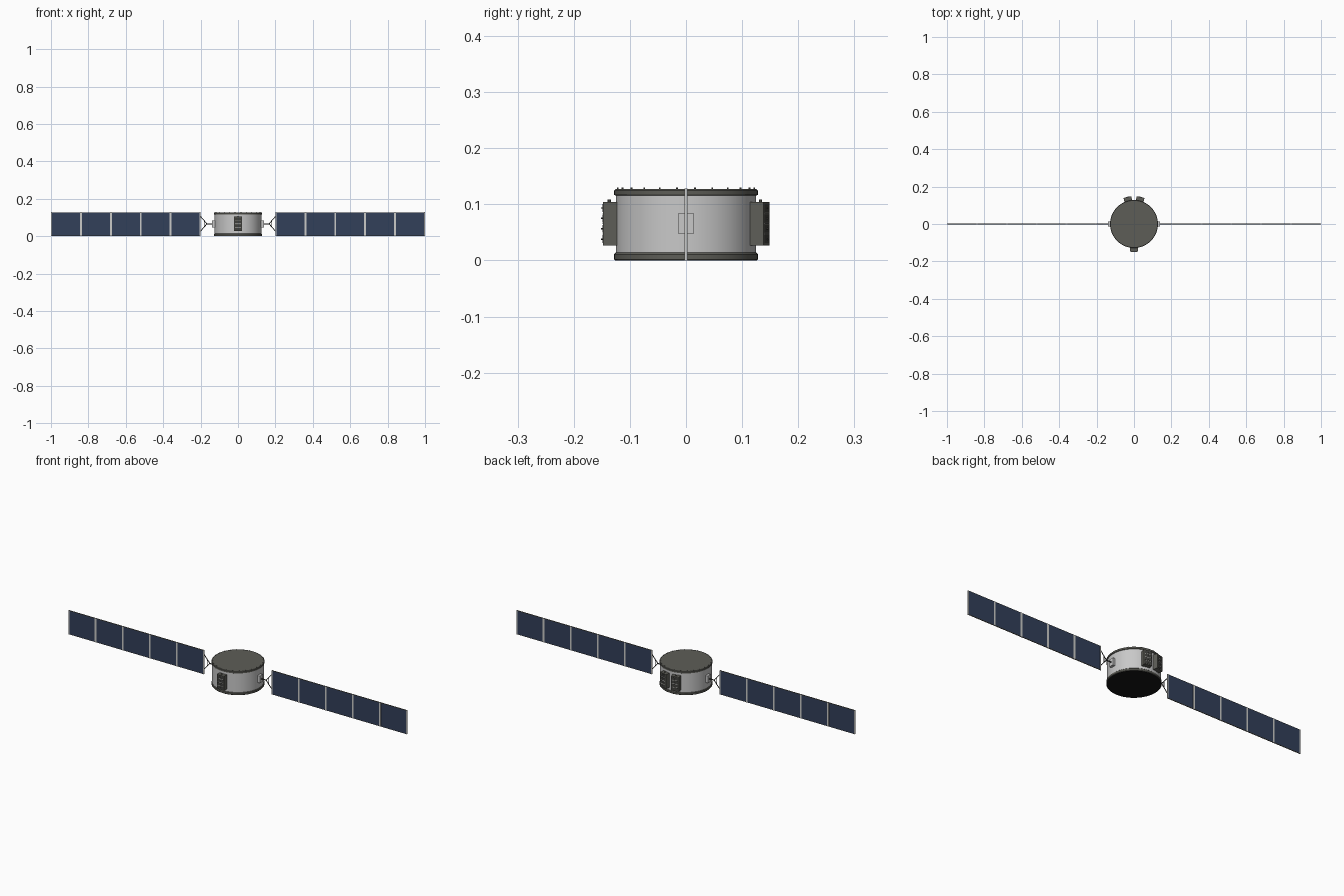
import bpy
import bmesh
from math import radians, sin, cos, pi
from mathutils import Matrix, Vector

if "Cube" in bpy.data.objects:
    bpy.data.objects.remove(bpy.data.objects["Cube"], do_unlink=True)


def material(name, rgb):
    m = bpy.data.materials.new(name)
    m.use_nodes = True
    m.diffuse_color = (*rgb, 1)
    m.node_tree.nodes["Principled BSDF"].inputs["Base Color"].default_value = (*rgb, 1)
    return m


SILVER = material("silver grey", (0.58, 0.58, 0.58))
OLIVE = material("dark olive grey", (0.11, 0.11, 0.095))
BLUE = material("solar blue", (0.032, 0.05, 0.1))
FRAME = material("frame grey", (0.6, 0.6, 0.58))
DARK = material("charcoal", (0.05, 0.05, 0.046))
BLACK = material("underside black", (0.008, 0.008, 0.008))


def finish(name, bm, mat, matrix=None, smooth=False):
    if matrix:
        bm.transform(matrix)
    bmesh.ops.recalc_face_normals(bm, faces=bm.faces)
    mesh = bpy.data.meshes.new(name)
    bm.to_mesh(mesh)
    bm.free()
    mesh.materials.append(mat)
    ob = bpy.data.objects.new(name, mesh)
    bpy.context.collection.objects.link(ob)
    if smooth:
        bpy.ops.object.select_all(action="DESELECT")
        ob.select_set(True)
        bpy.context.view_layer.objects.active = ob
        bpy.ops.object.shade_smooth_by_angle(angle=radians(35))
    return ob


def add_box(bm, lo, hi):
    lo, hi = Vector(lo), Vector(hi)
    mat = Matrix.Translation((lo + hi) / 2) @ Matrix.Diagonal((*(hi - lo), 1))
    bmesh.ops.create_cube(bm, size=1, matrix=mat)


def boxes(name, mat, spans, matrix=None):
    bm = bmesh.new()
    for lo, hi in spans:
        add_box(bm, lo, hi)
    return finish(name, bm, mat, matrix)


def add_rod(bm, a, b, r, sides=8):
    a, b = Vector(a), Vector(b)
    rot = (b - a).to_track_quat("Z", "Y").to_matrix().to_4x4()
    bmesh.ops.create_cone(bm, cap_ends=True, segments=sides, radius1=r, radius2=r,
                          depth=(b - a).length, matrix=Matrix.Translation((a + b) / 2) @ rot)


def lathe(name, mat, profile, steps=64):
    bm = bmesh.new()
    verts = [bm.verts.new((r, 0, z)) for r, z in profile]
    edges = [bm.edges.new(p) for p in zip(verts, verts[1:])]
    bmesh.ops.spin(bm, geom=verts + edges, cent=(0, 0, 0), axis=(0, 0, 1),
                   angle=2 * pi, steps=steps)
    bmesh.ops.remove_doubles(bm, verts=bm.verts, dist=1e-5)
    return finish(name, bm, mat, smooth=True)


# Drum body with its end caps, stepped rims and black underside
lathe("drum_wall", SILVER, [(0.125, 0.01), (0.125, 0.118)])
lathe("top_cap", OLIVE, [(0.124, 0.115), (0.128, 0.117), (0.128, 0.125),
                         (0.126, 0.127), (0, 0.127)])
lathe("bottom_rim", OLIVE, [(0.124, 0.015), (0.126, 0.013), (0.128, 0.011), (0.128, 0.002),
                            (0.126, 0)])
lathe("underside", BLACK, [(0.126, 0), (0, 0)])

# Bolts around the top rim
bm = bmesh.new()
for i in range(24):
    a = 2 * pi * (i + 0.5) / 24
    x, y = 0.1225 * cos(a), 0.1225 * sin(a)
    add_rod(bm, (x, y, 0.125), (x, y, 0.130), 0.0016)
finish("rim_bolts", bm, OLIVE)


# Equipment boxes: one at the front, a splayed pair at the back
def equipment(name, turn):
    m = Matrix.Rotation(radians(turn), 4, "Z")
    boxes(name + "_case", OLIVE, [((-0.021, -0.148, 0.027), (0.021, -0.115, 0.104))], m)
    rows = [0.031 + 0.0185 * i for i in range(4)]
    boxes(name + "_modules", DARK,
          [((-0.017, -0.1485, z), (0.017, -0.147, z + 0.014)) for z in rows], m)
    boxes(name + "_dividers", FRAME,
          [((-0.016, -0.149, z - 0.003), (0.016, -0.147, z - 0.0015)) for z in rows[1:]], m)
    bm = bmesh.new()
    for z in rows:
        add_rod(bm, (0, -0.147, z + 0.007), (0, -0.1515, z + 0.007), 0.0012)
    add_rod(bm, (0, -0.137, 0.103), (0, -0.137, 0.109), 0.003)
    finish(name + "_connectors", bm, OLIVE, m)


equipment("front_box", 0)
equipment("back_left_box", 166)
equipment("back_right_box", 194)

# Solar wings: hub, yoke struts, cell panels and frames on each side
CELL, INNER, TOP = 0.16, 0.2, 0.128
for side, turn in (("left", 0), ("right", pi)):
    m = Matrix.Rotation(turn, 4, "Z")
    boxes(side + "_hub", SILVER, [((0.118, -0.013, 0.047), (0.138, 0.013, 0.085))], m)

    bm = bmesh.new()
    add_rod(bm, (0.136, 0, 0.066), (0.17, 0, 0.066), 0.003)
    for z in (0.026, 0.106):
        add_rod(bm, (0.166, 0, 0.066), (0.201, 0, z), 0.002)
    add_rod(bm, (0.181, 0, 0.05), (0.181, 0, 0.082), 0.0015)
    finish(side + "_yoke", bm, DARK, m)

    starts = [INNER + CELL * i for i in range(5)]
    boxes(side + "_solar_cells", BLUE,
          [((x + 0.003, -0.0018, 0.001), (x + CELL - 0.003, 0.0018, TOP - 0.001))
           for x in starts], m)

    # Light uprights between the cells, thin dark rails along top and bottom
    uprights = []
    for x in starts:
        uprights += [((x, -0.0025, 0), (x + 0.005, 0.0025, TOP)),
                     ((x + CELL - 0.005, -0.0025, 0), (x + CELL, 0.0025, TOP))]
    boxes(side + "_panel_uprights", FRAME, uprights, m)
    boxes(side + "_panel_rails", OLIVE,
          [((INNER + 0.001, -0.002, z), (INNER + 5 * CELL - 0.001, 0.002, z + 0.0025))
           for z in (0.0002, TOP - 0.0027)], m)
